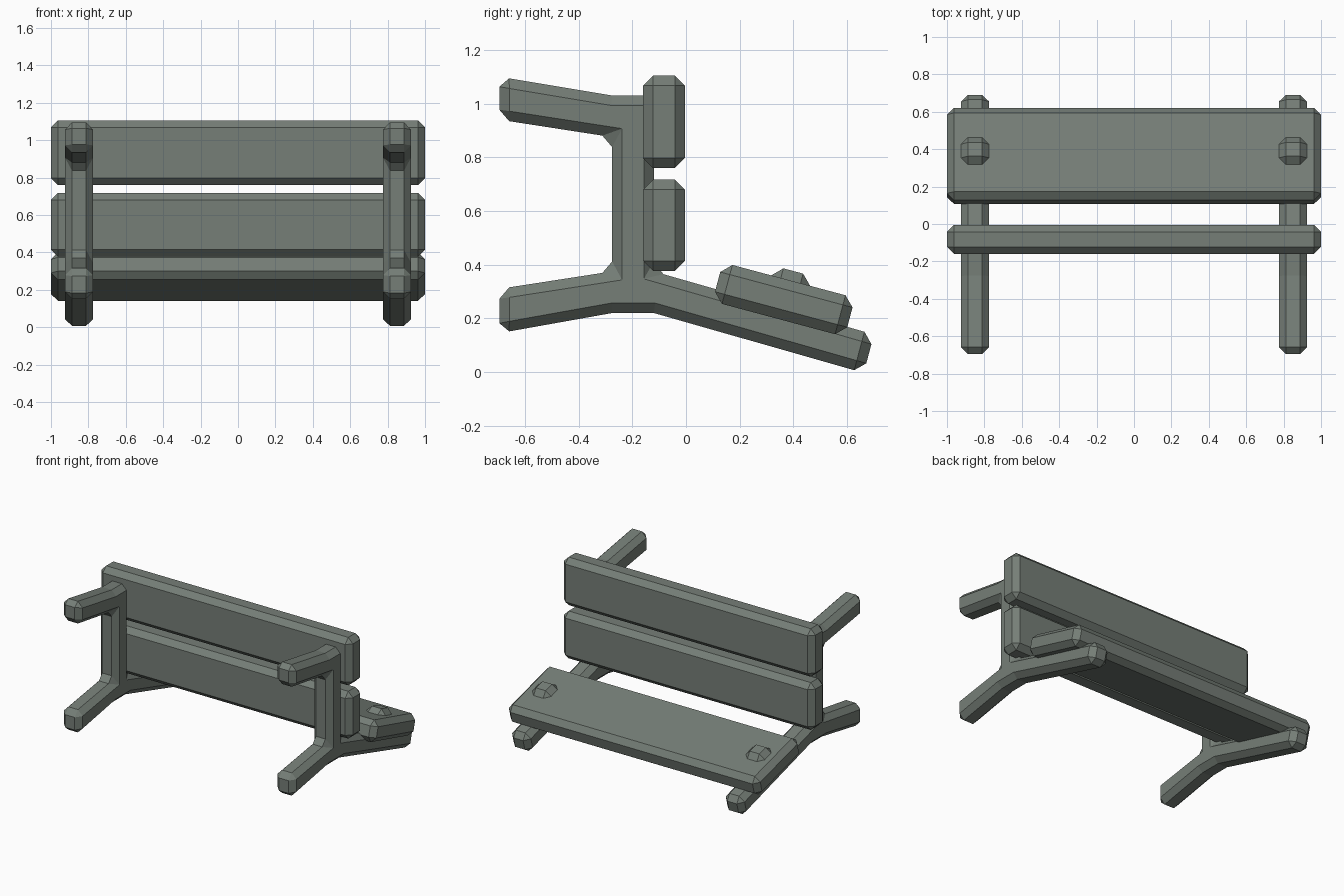
import bpy, bmesh
from math import radians
from mathutils import Matrix, Vector

cube = bpy.data.objects.get("Cube")
if cube:
    bpy.data.objects.remove(cube, do_unlink=True)

CHAMFER = 0.037
FRAME_X = 0.85
THICK = 0.15

COLOUR = (0.18, 0.21, 0.185, 1)
paint = bpy.data.materials.new("grey green")
paint.use_nodes = True
paint.diffuse_color = COLOUR
paint.node_tree.nodes["Principled BSDF"].inputs["Base Color"].default_value = COLOUR


def finish(name, bm):
    """Turn a bmesh into an object with chamfered edges."""
    bmesh.ops.recalc_face_normals(bm, faces=bm.faces)
    mesh = bpy.data.meshes.new(name)
    bm.to_mesh(mesh)
    bm.free()
    mesh.materials.append(paint)
    obj = bpy.data.objects.new(name, mesh)
    bpy.context.collection.objects.link(obj)
    bevel = obj.modifiers.new("chamfer", 'BEVEL')
    bevel.width = CHAMFER
    bevel.segments = 1
    bevel.limit_method = 'ANGLE'
    bevel.angle_limit = radians(30)
    return obj


def box(name, centre, size, tilt=0.0):
    bm = bmesh.new()
    bmesh.ops.create_cube(bm, size=1, matrix=Matrix.Diagonal((*size, 1)))
    obj = finish(name, bm)
    obj.location = centre
    obj.rotation_euler.x = radians(tilt)
    return obj


# Side outline of one frame (y, z): arm rest, post, front foot, seat support
OUTLINE = [
    (-0.695, 1.10), (-0.695, 0.94), (-0.275, 0.875), (-0.275, 0.375),
    (-0.695, 0.31), (-0.695, 0.145), (-0.275, 0.22), (-0.12, 0.22),
    (0.662, -0.003), (0.70, 0.14), (-0.12, 0.375), (-0.12, 1.03), (-0.275, 1.03),
]


def frame(name, x):
    bm = bmesh.new()
    face = bm.faces.new([bm.verts.new((x - THICK / 2, y, z)) for y, z in OUTLINE])
    new = bmesh.ops.extrude_face_region(bm, geom=[face])["geom"]
    verts = [v for v in new if isinstance(v, bmesh.types.BMVert)]
    bmesh.ops.translate(bm, verts=verts, vec=Vector((THICK, 0, 0)))
    return finish(name, bm)


# Frames and the bolts that hold the seat
for side, sign in (("left", 1), ("right", -1)):
    frame(side + "_frame", sign * FRAME_X)
    box(side + "_seat_bolt", (sign * FRAME_X, 0.38, 0.304), (THICK, THICK, THICK), -15)

# Planks
box("upper_back_plank", (0, -0.082, 0.932), (2, 0.155, 0.345))
box("lower_back_plank", (0, -0.082, 0.547), (2, 0.155, 0.34))
box("seat_plank", (0, 0.364, 0.27), (2, 0.51, THICK), -15)
